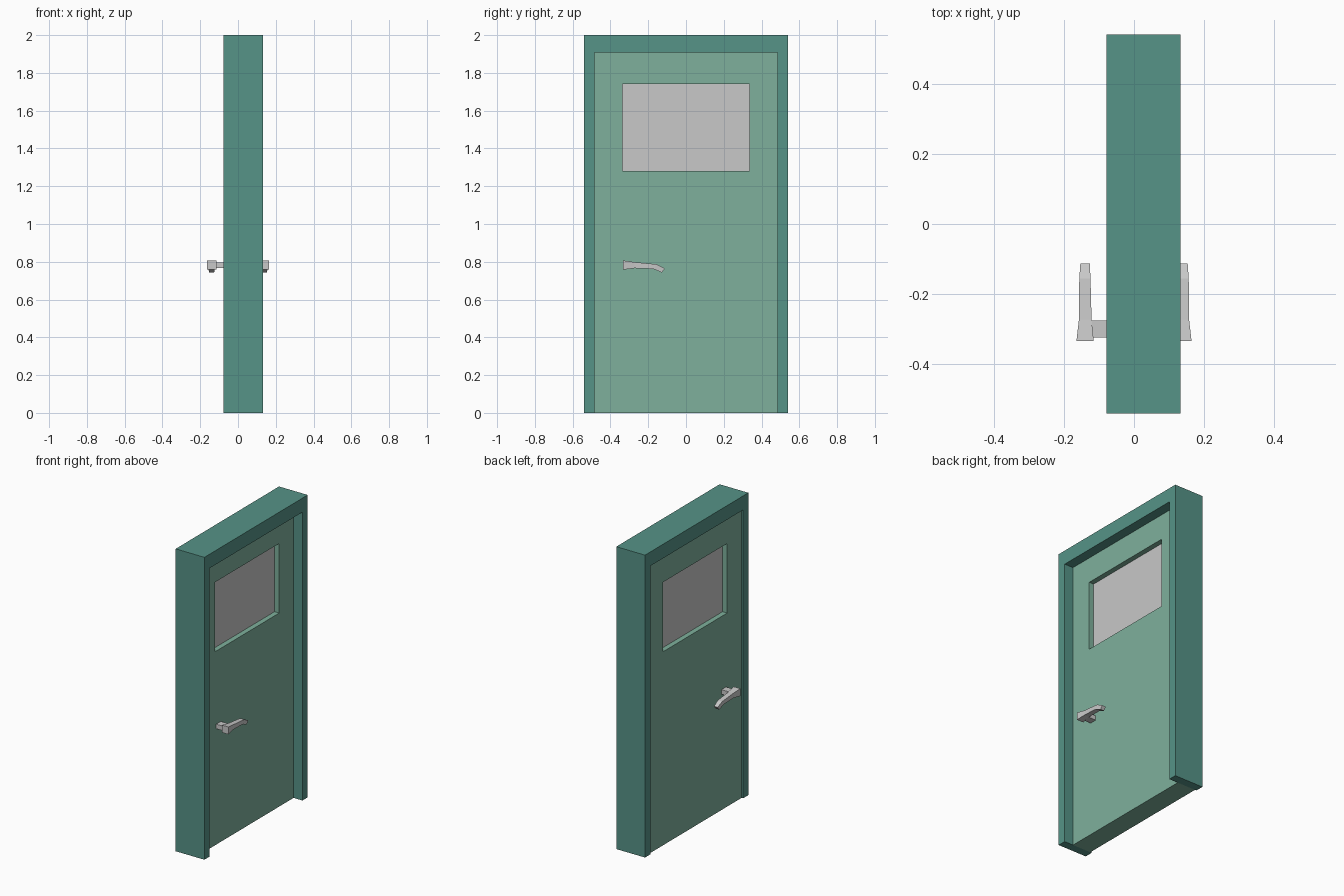
import bpy
import bmesh

cube = bpy.data.objects.get("Cube")
if cube:
    bpy.data.objects.remove(cube, do_unlink=True)


def material(name, rgb):
    mat = bpy.data.materials.new(name)
    mat.use_nodes = True
    colour = (*rgb, 1)
    mat.diffuse_color = colour
    mat.node_tree.nodes["Principled BSDF"].inputs["Base Color"].default_value = colour
    return mat


def loft(name, rings, mat, cyclic=False):
    """Join successive four-sided rings; close the loop or cap the ends."""
    bm = bmesh.new()
    loops = [[bm.verts.new(p) for p in ring] for ring in rings]
    pairs = list(zip(loops, loops[1:]))
    if cyclic:
        pairs.append((loops[-1], loops[0]))
    else:
        bm.faces.new(loops[0])
        bm.faces.new(loops[-1])
    for a, b in pairs:
        for i in range(4):
            j = (i + 1) % 4
            bm.faces.new((a[i], a[j], b[j], b[i]))
    bmesh.ops.recalc_face_normals(bm, faces=bm.faces)
    mesh = bpy.data.meshes.new(name)
    bm.to_mesh(mesh)
    bm.free()
    mesh.materials.append(mat)
    obj = bpy.data.objects.new(name, mesh)
    bpy.context.collection.objects.link(obj)
    return obj


def rect(x, half_width, z0, z1):
    """Rectangle facing along x, centred on y = 0."""
    w = half_width
    return [(x, -w, z0), (x, w, z0), (x, w, z1), (x, -w, z1)]


teal = material("teal_frame_paint", (0.093, 0.292, 0.242))
green = material("pale_green_door_paint", (0.209, 0.434, 0.332))
grey = material("light_grey", (0.578, 0.578, 0.578))

# Frame: rectangular section carried up, across and down with mitred corners
BACK, FRONT = -0.078, 0.132
OUT, IN = (0.54, 2.0), (0.485, 1.907)
corners = [(-1, 0), (-1, 1), (1, 1), (1, 0)]
loft("door_frame",
     [[(x, side * w, top * h)
       for x, (w, h) in ((BACK, OUT), (FRONT, OUT), (FRONT, IN), (BACK, IN))]
      for side, top in corners], teal)

# Door leaf with a window opening
LEAF = 0.067
outer, opening = (0.485, 0, 1.907), (0.335, 1.28, 1.74)
loft("door_leaf",
     [rect(LEAF, *outer), rect(LEAF, *opening),
      rect(-LEAF, *opening), rect(-LEAF, *outer)], green, cyclic=True)

# Window pane, recessed on both sides
PANE = 0.033
loft("window_pane", [rect(PANE, *opening), rect(-PANE, *opening)], grey)

# Lever stations: top y, bottom y, inner x, outer x, top z, bottom z
stations = [
    (-0.333, -0.333, 0.115, 0.164, 0.807, 0.758),
    (-0.272, -0.272, 0.121, 0.157, 0.798, 0.766),
    (-0.156, -0.172, 0.124, 0.156, 0.787, 0.762),
    (-0.112, -0.128, 0.126, 0.153, 0.764, 0.743),
]
lever = loft("lever_handles",
             [[(xi, yt, zt), (xo, yt, zt), (xo, yb, zb), (xi, yb, zb)]
              for yt, yb, xi, xo, zt, zb in stations], grey)

# Square stem joining each lever to the leaf
stem = loft("handle_stems",
            [[(x, -0.323, 0.766), (x, -0.275, 0.766),
              (x, -0.275, 0.796), (x, -0.323, 0.796)]
             for x in (0.06, 0.123)], grey)

# Same handle on both faces of the door
for obj in (lever, stem):
    obj.modifiers.new("both_sides", "MIRROR").use_axis[0] = True
